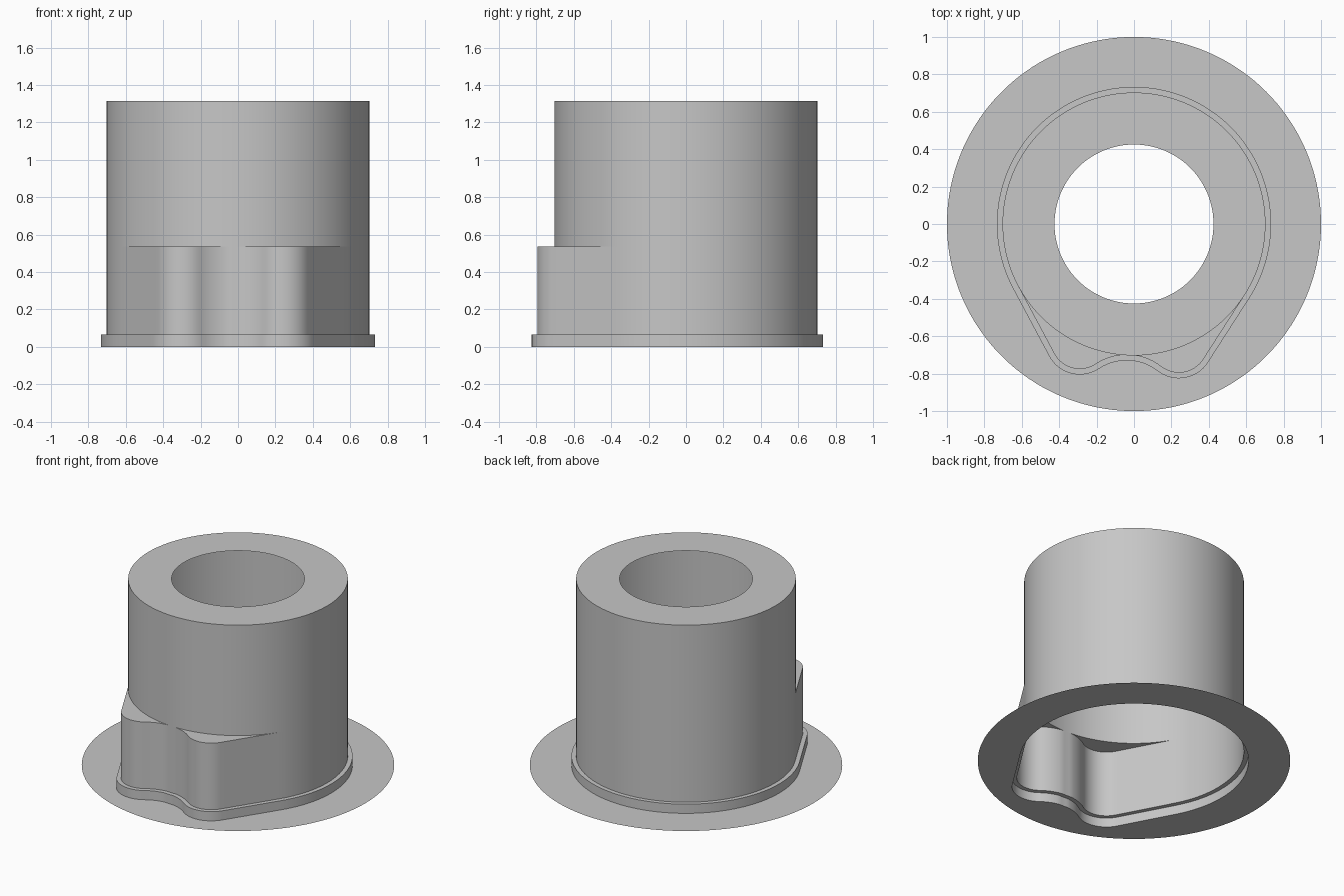
import bpy
import bmesh
from math import atan2, acos, cos, sin, pi, tau
from mathutils import Vector

cube = bpy.data.objects.get("Cube")
if cube:
    bpy.data.objects.remove(cube, do_unlink=True)

BARREL_R, LOBE_R, VALLEY_R, RIM = 0.703, 0.155, 0.30, 0.03
FLANGE_R, BORE_R = 1.0, 0.425
RIM_Z, LOBE_Z, TOP_Z = 0.065, 0.535, 1.315

grey = bpy.data.materials.new("light grey")
grey.use_nodes = True
grey.diffuse_color = (0.57, 0.57, 0.57, 1)
grey.node_tree.nodes["Principled BSDF"].inputs["Base Color"].default_value = (0.57, 0.57, 0.57, 1)


def direction(angle):
    return Vector((cos(angle), sin(angle)))


def bearing(a, b):
    return atan2(b.y - a.y, b.x - a.x) % tau


def arc(centre, radius, start, end, steps, side=1):
    """Points with their outward normals; side -1 makes a hollow arc."""
    rays = [direction(start + (end - start) * i / steps) for i in range(steps + 1)]
    return [(centre + radius * u, side * u) for u in rays]


def straight(a, b, steps):
    return [(a[0].lerp(b[0], i / steps), a[1]) for i in range(1, steps)]


def at_least(p, radius):
    return p.normalized() * max(p.length, radius)


# Outline: barrel circle, two tangent lobes and the hollow between them
origin = Vector((0, 0))
left = Vector((-0.29, -0.62))
right = Vector((0.24, -0.64))
mid, span = (left + right) / 2, right - left
drop = ((LOBE_R + VALLEY_R) ** 2 - (span.length / 2) ** 2) ** 0.5
valley = mid + Vector((span.y, -span.x)).normalized() * drop

tangent_left = bearing(origin, left) - acos((BARREL_R - LOBE_R) / left.length)
tangent_right = bearing(origin, right) + acos((BARREL_R - LOBE_R) / right.length)

back = arc(origin, BARREL_R, tangent_right - tau, tangent_left, 96)
lobe_a = arc(left, LOBE_R, tangent_left, bearing(left, valley), 16)
hollow = arc(valley, VALLEY_R, bearing(valley, left), bearing(valley, right), 20, -1)
lobe_b = arc(right, LOBE_R, bearing(right, valley), tangent_right, 16)
path = (back + straight(back[-1], lobe_a[0], 10) + lobe_a + hollow[1:-1]
        + lobe_b + straight(lobe_b[-1], back[0], 10))

housing = [at_least(p, BARREL_R) for p, n in path]
rim = [at_least(p + n * RIM, BARREL_R + RIM) for p, n in path]


def circle(radius):
    return [p.normalized() * radius for p in housing]


def skin(name, *rings):
    """Thin surface through (outline, height) rings, from outside to inside."""
    bm = bmesh.new()
    loops = [[bm.verts.new((p.x, p.y, z)) for p in ring] for ring, z in rings]
    for low, high in zip(loops, loops[1:]):
        for i in range(len(low)):
            j = (i + 1) % len(low)
            bm.faces.new((low[i], low[j], high[j], high[i]))
    bmesh.ops.remove_doubles(bm, verts=bm.verts, dist=0.0002)
    mesh = bpy.data.meshes.new(name)
    bm.to_mesh(mesh)
    bm.free()
    mesh.materials.append(grey)
    obj = bpy.data.objects.new(name, mesh)
    bpy.context.collection.objects.link(obj)
    bpy.ops.object.select_all(action='DESELECT')
    obj.select_set(True)
    bpy.context.view_layer.objects.active = obj
    bpy.ops.object.shade_smooth_by_angle(angle=pi / 6)
    return obj


# Flat flange with an opening that follows the rim
skin("base_flange", (circle(FLANGE_R), 0), (rim, 0))
# Low step around the foot
skin("foot_rim", (rim, 0), (rim, RIM_Z), (housing, RIM_Z))
# Lobed lower wall and its roof
skin("lobed_housing", (housing, RIM_Z), (housing, LOBE_Z), (circle(BARREL_R), LOBE_Z))
# Upper barrel and the ring around the bore
skin("barrel", (circle(BARREL_R), LOBE_Z), (circle(BARREL_R), TOP_Z))
skin("top_ring", (circle(BARREL_R), TOP_Z), (circle(BORE_R), TOP_Z))
